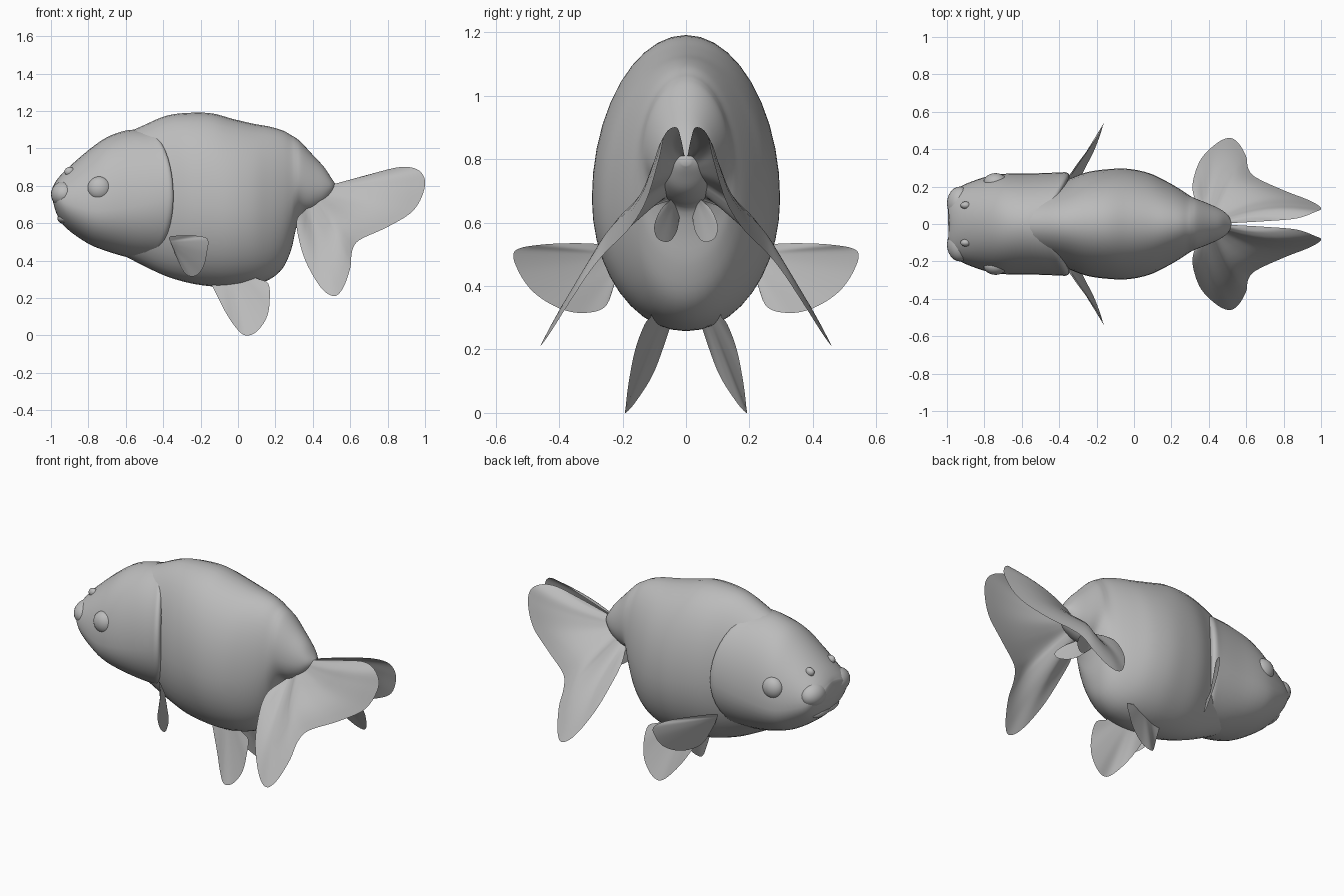
import bpy, bmesh, math
from mathutils import Vector

if "Cube" in bpy.data.objects:
    bpy.data.objects.remove(bpy.data.objects["Cube"], do_unlink=True)

grey = bpy.data.materials.new("soft grey")
grey.use_nodes = True
GREY = (0.5, 0.5, 0.5, 1)
grey.diffuse_color = GREY
grey.node_tree.nodes["Principled BSDF"].inputs["Base Color"].default_value = GREY


def finish(bm, name, angle=50):
    bmesh.ops.recalc_face_normals(bm, faces=bm.faces)
    mesh = bpy.data.meshes.new(name)
    bm.to_mesh(mesh)
    bm.free()
    mesh.materials.append(grey)
    obj = bpy.data.objects.new(name, mesh)
    bpy.context.collection.objects.link(obj)
    bpy.ops.object.select_all(action="DESELECT")
    obj.select_set(True)
    bpy.context.view_layer.objects.active = obj
    bpy.ops.object.shade_smooth_by_angle(angle=math.radians(angle))
    return obj


def smooth(points, steps):
    """Catmull-Rom curve through points of any dimension."""
    out = []
    last = len(points) - 1
    for i in range(last):
        a, b, c, d = (points[min(max(i + k, 0), last)] for k in (-1, 0, 1, 2))
        for s in range(steps):
            t = s / steps
            out.append([q + t / 2 * (r - p + t * (2 * p - 5 * q + 4 * r - e
                        + t * (3 * (q - r) + e - p))) for p, q, r, e in zip(a, b, c, d)])
    return out + [list(points[-1])]


def loft(name, rings, sides=40):
    """Egg-shaped rings: x, top, bottom, half width, height of widest part, side bow."""
    bm = bmesh.new()
    loops = []
    for x, top, bot, w, mid, bow in smooth(rings, 4):
        centre = bot + mid * (top - bot)
        loop = []
        for i in range(sides):
            a = math.tau * i / sides
            c, s = math.cos(a), math.sin(a)
            z = centre + s * (top - centre if s > 0 else centre - bot)
            loop.append(bm.verts.new((x + bow * abs(c), w * c, z)))
        loops.append(loop)
    for a, b in zip(loops, loops[1:]):
        for i in range(sides):
            j = (i + 1) % sides
            bm.faces.new((a[i], a[j], b[j], b[i]))
    bm.faces.new(loops[0])
    bm.faces.new(loops[-1])
    return finish(bm, name)


def fin(name, root, outline, bulge=0.0, rows=8):
    """Thin sheet fanned from a root segment to a curved outline, on both sides."""
    r0, r1 = Vector(root[0]), Vector(root[1])
    edge = [Vector(p) for p in smooth(outline, 5)]
    for label, side in (("left", 1), ("right", -1)):
        bm = bmesh.new()
        grid = []
        for i, tip in enumerate(edge):
            u = i / (len(edge) - 1)
            base = r0.lerp(r1, u)
            col = []
            for k in range(rows + 1):
                t = k / rows
                p = base.lerp(tip, t)
                p.y += bulge * math.sin(math.pi * t) * math.sin(math.pi * u)
                col.append(bm.verts.new((p.x, side * p.y, p.z)))
            grid.append(col)
        for a, b in zip(grid, grid[1:]):
            for k in range(rows):
                bm.faces.new((a[k], a[k + 1], b[k + 1], b[k]))
        finish(bm, f"{label}_{name}", 80)


def ball(name, centre, radii):
    """Mirrored pair of ellipsoids."""
    for label, side in (("left", 1), ("right", -1)):
        bm = bmesh.new()
        bmesh.ops.create_uvsphere(bm, u_segments=24, v_segments=14, radius=1)
        bmesh.ops.scale(bm, vec=radii, verts=bm.verts)
        bmesh.ops.translate(bm, vec=(centre[0], side * centre[1], centre[2]), verts=bm.verts)
        finish(bm, f"{label}_{name}")


# Round body, overhanging belly and tail stalk
loft("body", [
    (-.8, .92, .55, .12, .46, 0), (-.65, 1.05, .45, .17, .46, 0),
    (-.5, 1.125, .37, .2, .46, 0), (-.38, 1.175, .315, .23, .46, 0),
    (-.26, 1.19, .28, .275, .46, 0), (-.14, 1.187, .262, .293, .46, 0),
    (-.03, 1.158, .258, .295, .46, 0), (.08, 1.132, .27, .272, .46, 0),
    (.17, 1.116, .3, .23, .46, 0), (.24, 1.095, .36, .19, .47, 0),
    (.285, 1.07, .46, .16, .47, 0), (.31, 1.055, .57, .145, .45, 0),
    (.34, 1.03, .645, .132, .45, 0), (.4, .965, .665, .108, .45, 0),
    (.46, .9, .7, .08, .45, 0), (.5, .84, .75, .05, .5, 0), (.52, .81, .78, .015, .5, 0)])

# Head with gill covers bowing back over the body
loft("head", [
    (-.985, .8, .71, .1, .5, -.01), (-.97, .83, .65, .165, .48, 0),
    (-.92, .885, .575, .205, .42, 0), (-.8, .99, .49, .25, .36, 0),
    (-.7, 1.06, .45, .268, .36, 0), (-.6, 1.095, .42, .27, .4, .05),
    (-.53, 1.1, .41, .275, .45, .12), (-.5, 1.1, .41, .275, .48, .14),
    (-.49, 1.08, .43, .25, .48, .145), (-.5, 1.03, .48, .18, .48, .13)])

# Snout lobes, lower lip, nostrils and eyes
ball("snout_lobe", (-.93, .11, .755), (.07, .09, .07))
ball("lower_lip", (-.925, .04, .625), (.04, .09, .03))
ball("nostril", (-.9, .1, .875), (.028, .02, .025))
ball("eye", (-.74, .222, .785), (.065, .05, .065))

# Split tail fin, arched outward
fin("tail_fin", [(.47, .01, .8), (.36, .05, .67)], [
    (.52, .005, .81), (.7, .015, .86), (.87, .03, .9), (.97, .065, .88), (1, .085, .8),
    (.94, .125, .67), (.8, .18, .58), (.65, .25, .51), (.61, .3, .45), (.6, .36, .36),
    (.56, .43, .25), (.51, .46, .21), (.44, .43, .26), (.36, .35, .4), (.32, .25, .54),
    (.315, .17, .62), (.35, .08, .66)], .065)

# Side fins
fin("side_fin", [(-.37, .22, .52), (-.34, .21, .45)], [
    (-.36, .24, .53), (-.29, .34, .535), (-.2, .46, .53), (-.16, .54, .51),
    (-.165, .53, .45), (-.18, .48, .38), (-.21, .4, .33), (-.25, .32, .315),
    (-.29, .25, .34), (-.34, .22, .44)])

# Belly fins
fin("belly_fin", [(-.1, .05, .29), (.1, .11, .31)], [
    (-.14, .05, .27), (-.07, .1, .13), (-.01, .155, .04), (.04, .19, 0),
    (.1, .19, .02), (.155, .18, .1), (.17, .16, .2), (.16, .13, .28), (.1, .11, .3)])

# Small paired fins under the tail stalk
fin("rear_fin", [(.32, .03, .67), (.37, .04, .68)], [
    (.32, .02, .62), (.37, .03, .57), (.43, .055, .54), (.48, .09, .55),
    (.48, .1, .59), (.43, .08, .64), (.38, .05, .67)])
